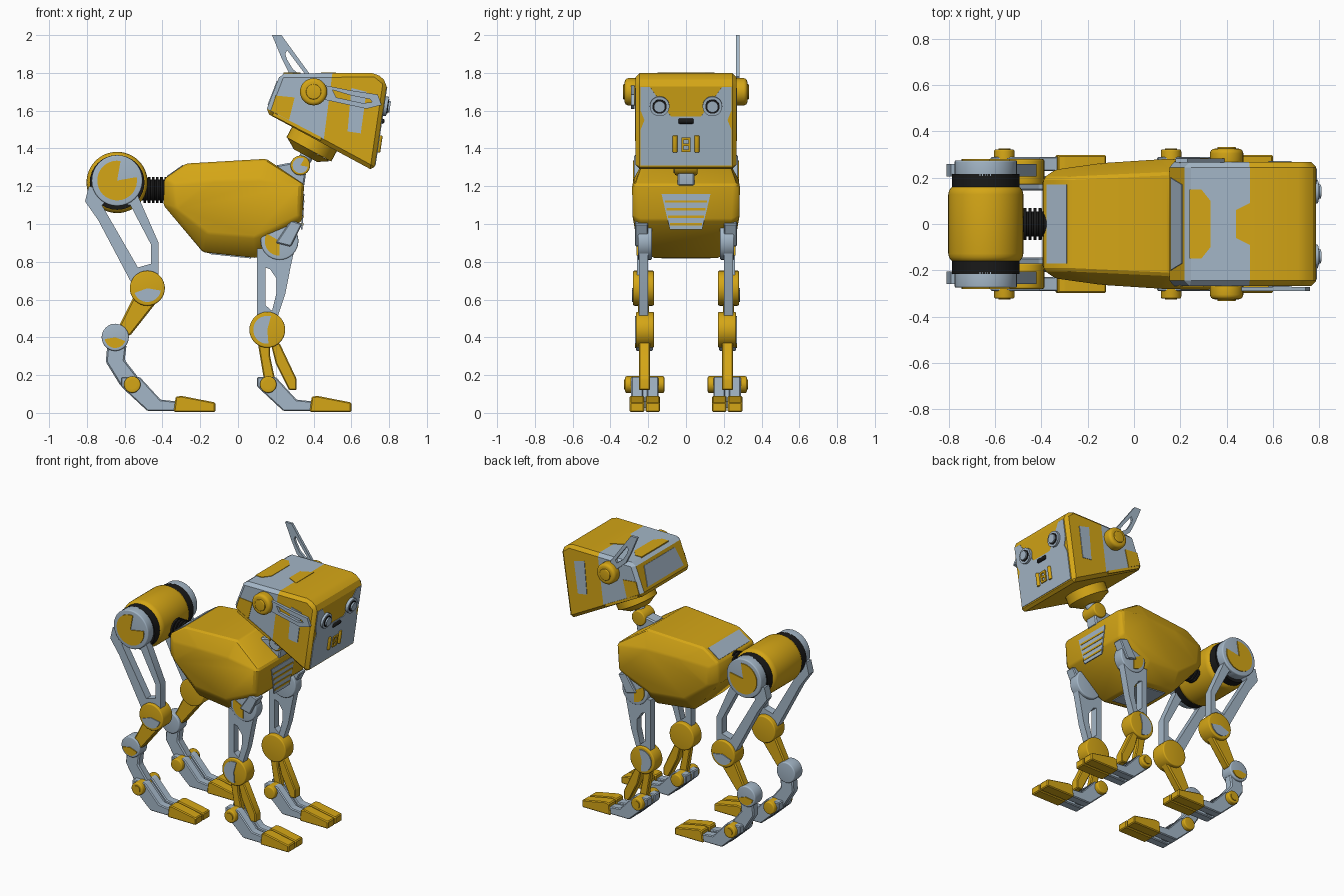
import bpy, bmesh, math
from mathutils import Vector, geometry

if "Cube" in bpy.data.objects:
    bpy.data.objects.remove(bpy.data.objects["Cube"])


def material(name, r, g, b):
    m = bpy.data.materials.new(name)
    m.use_nodes = True
    m.diffuse_color = (r, g, b, 1)
    m.node_tree.nodes["Principled BSDF"].inputs["Base Color"].default_value = (r, g, b, 1)
    return m


YELLOW = material("mustard yellow", .66, .38, .008)
GREY = material("blue grey", .37, .47, .57)
BLACK = material("rubber black", .01, .01, .01)
made = []


def finish(name, bm, *mats):
    mesh = bpy.data.meshes.new(name)
    bm.to_mesh(mesh)
    bm.free()
    for m in mats:
        mesh.materials.append(m)
    ob = bpy.data.objects.new(name, mesh)
    bpy.context.collection.objects.link(ob)
    made.append(ob)
    return ob


def bevel(bm, edges, size, segments=1):
    bmesh.ops.bevel(bm, geom=list(edges), offset=size, segments=segments, affect='EDGES', profile=.5)


def solid_mesh(ring_a, ring_b, size=0):
    bm = bmesh.new()
    a = [bm.verts.new(p) for p in ring_a]
    b = [bm.verts.new(p) for p in ring_b]
    bm.faces.new(a)
    bm.faces.new(b[::-1])
    for i in range(len(a)):
        bm.faces.new((a[i], a[i - 1], b[i - 1], b[i]))
    bmesh.ops.recalc_face_normals(bm, faces=bm.faces)
    if size:
        bevel(bm, bm.edges, size)
    return bm


def at(pts, y):
    return [(x, y, z) for x, z in pts]


def prism(name, pts, y0, y1, mat, size=0):
    return finish(name, solid_mesh(at(pts, y0), at(pts, y1), size), mat)


def frame(name, outer, inner, y0, y1, mat):
    # plate with a window; both outlines have equally many corners
    bm = bmesh.new()
    rings = [[bm.verts.new(p) for p in at(pts, y)]
             for pts, y in ((outer, y0), (outer, y1), (inner, y1), (inner, y0))]
    for k in range(4):
        a, b = rings[k - 1], rings[k]
        for i in range(len(a)):
            bm.faces.new((a[i], a[i - 1], b[i - 1], b[i]))
    bmesh.ops.recalc_face_normals(bm, faces=bm.faces)
    return finish(name, bm, mat)


def plate(name, pts, mat, half=.004):
    n = geometry.normal([Vector(p) for p in pts]) * half
    return finish(name, solid_mesh([Vector(p) - n for p in pts], [Vector(p) + n for p in pts]), mat)


def cyl(name, p0, p1, r, mat, r1=None, round_by=0, seg=32):
    p0, p1 = Vector(p0), Vector(p1)
    bm = bmesh.new()
    bmesh.ops.create_cone(bm, cap_ends=True, segments=seg, radius1=r,
                          radius2=r if r1 is None else r1, depth=(p1 - p0).length)
    if round_by:
        bevel(bm, [e for e in bm.edges if any(len(f.verts) > 4 for f in e.link_faces)], round_by, 4)
    bm.transform((p1 - p0).to_track_quat('Z', 'Y').to_matrix().to_4x4())
    bmesh.ops.translate(bm, verts=bm.verts, vec=(p0 + p1) / 2)
    return finish(name, bm, mat)


def joint(name, x, z, r, y0, y1, s, rim, inlay, start, sweep=290):
    # disc with an inlaid pie shape on its outer face
    cyl(name, (x, s * y0, z), (x, s * y1, z), r, rim, round_by=.008)
    angles = [math.radians(start + sweep * i / 24) for i in range(25)]
    pie = [(x, z)] + [(x + r * .78 * math.cos(a), z + r * .78 * math.sin(a)) for a in angles]
    prism(name + "_inlay", pie, s * (y1 - .003), s * (y1 + .006), inlay)


def both(pts):
    return pts + [(-y, z) for y, z in reversed(pts)]


# Torso: outer outline with a wider, smaller outline on each side
outline = [(-.275, .2, 1.32), (.15, .22, 1.345), (.35, .26, 1.21), (.34, .25, 1.02),
           (.1, .18, .82), (-.185, .17, .85), (-.395, .19, 1.1), (-.39, .2, 1.24)]
flank = [(-.125, .265, 1.23), (.12, .28, 1.235), (.33, .285, 1.21), (.32, .285, 1.04),
         (.09, .265, .93), (-.16, .25, .95), (-.33, .235, 1.08), (-.34, .235, 1.21)]
bm = bmesh.new()
rows = [[bm.verts.new((x, s * y, z)) for x, y, z in ring]
        for ring, s in ((flank, -1), (outline, -1), (outline, 1), (flank, 1))]
for a, b in zip(rows, rows[1:]):
    for i in range(len(a)):
        bm.faces.new((a[i], a[i - 1], b[i - 1], b[i]))
for row in (rows[0], rows[-1]):
    bm.faces.new(row[:7])
    bm.faces.new((row[6], row[7], row[0]))
bmesh.ops.recalc_face_normals(bm, faces=bm.faces)
bevel(bm, bm.edges, .01)
finish("torso", bm, YELLOW)


def chest(y, z):
    return (.34 + (z - 1.02) / 19, y, z)


plate("chest_vent", [chest(y, z) for y, z in both([(.13, 1.16), (.085, .97)])], GREY)
for i in range(4):
    z = 1.125 - i * .04
    w = .112 - i * .009
    plate("chest_slat", [chest(y, h) for y, h in both([(w, z), (w, z - .012)])], YELLOW, .007)
plate("belly_panel", [(x, y, .821 - x * .105 + .01) for x, y in both([])] or
      [(-.15, -.13, .845), (.07, -.13, .822), (.07, .13, .822), (-.15, .13, .845)], GREY, .0045)
plate("rump_panel", [(x, y, 1.24 + (x + .39) * .7) for x, y in
                     ((-.375, -.17), (-.29, -.17), (-.29, .17), (-.375, .17))], GREY)

# Head: wedge whose rear part is grey
head = [(.225, 1.797), (.73, 1.8), (.79, 1.75), (.72, 1.28), (.145, 1.59)]
bm = solid_mesh(at(head, -.267), at(head, .267), .022)
bmesh.ops.bisect_plane(bm, geom=bm.verts[:] + bm.edges[:] + bm.faces[:],
                       plane_co=(.5, 0, 1.8), plane_no=(1, 0, -.13))
for f in bm.faces:
    c = f.calc_center_median()
    behind = c.x - .5 - .13 * (c.z - 1.8) < 0
    f.material_index = int(behind and f.normal.z > -.2 and f.normal.x > -.75)
finish("head", bm, YELLOW, GREY)
plate("crown_tongue", [(x, y, 1.798) for x, y in ((.52, -.1), (.52, .1), (.44, .06), (.44, -.06))], YELLOW)
plate("crown_patch", [(x, y, 1.797) for x, y in ((.24, -.15), (.29, -.15), (.33, -.1), (.33, .1),
                                                 (.29, .15), (.24, .15))], YELLOW)
plate("head_back_panel", [(.145 + (z - 1.59) * .386, y, z) for y, z in both([(.2, 1.63), (.17, 1.755)])], GREY)


def face(y, z, out=0):
    return (.72 + (z - 1.28) * .149 + out, y, z - out * .149)


plate("face_mask", [face(y, z) for y, z in both([(.24, 1.31), (.24, 1.5), (.22, 1.55), (.24, 1.6),
                                                 (.24, 1.725), (.19, 1.725), (.08, 1.57)])], GREY)
cyl_spec = ((.052, 0, .02, GREY), (.038, .02, .024, BLACK), (.03, .02, .034, GREY))
for s in (-1, 1):
    for r, a, b, m in cyl_spec:
        cyl("eye", face(s * .14, 1.625, a), face(s * .14, 1.625, b), r, m)
    # mouth bars and cheek details
    cyl("mouth_bar", face(s * .058, 1.38, .005), face(s * .058, 1.47, .005), .013, YELLOW, round_by=.005)
    y = s * .267
    plate("cheek_vent", [(x, y, z) for x, z in ((.6, 1.72), (.68, 1.7), (.65, 1.48), (.58, 1.49))], GREY)
    plate("temple_panel", [(x, y, z) for x, z in ((.175, 1.6), (.2, 1.68), (.3, 1.67), (.27, 1.55))], YELLOW)
    plate("temple_stripe", [(x, y, z) for x, z in ((.19, 1.59), (.44, 1.46), (.44, 1.44), (.18, 1.575))], YELLOW)
    cyl("ear_hub", (.4, s * .25, 1.7), (.4, s * .325, 1.7), .072, YELLOW, round_by=.02)
    cyl("ear_hub_cap", (.4, s * .32, 1.7), (.4, s * .333, 1.7), .04, YELLOW, round_by=.005)
for k in range(3):
    h = 1.46 - k * .032
    plate("mouth_center", [face(y, z, .012) for y, z in both([(.025, h), (.025, h - .012)])], YELLOW)
for s in (-1, 1):
    plate("mouth_center_side", [face(s * y, z, .012) for y, z in
                                ((.012, 1.46), (.025, 1.46), (.025, 1.385), (.012, 1.385))], YELLOW)
cyl("nose", face(-.04, 1.545, .003), face(.04, 1.545, .003), .014, BLACK, round_by=.006)

# Ears: one raised, one folded forward
frame("raised_ear", [(.18, 2), (.23, 2), (.39, 1.78), (.36, 1.72), (.27, 1.8), (.23, 1.88)],
      [(.25, 1.9), (.26, 1.92), (.35, 1.8), (.34, 1.78), (.29, 1.82), (.26, 1.87)], .265, .283, GREY)
frame("folded_ear", [(.43, 1.74), (.58, 1.71), (.74, 1.685), (.76, 1.63), (.68, 1.61), (.45, 1.66)],
      [(.5, 1.71), (.6, 1.68), (.7, 1.66), (.71, 1.645), (.66, 1.64), (.52, 1.67)], -.29, -.272, GREY)

# Neck
cyl("neck_collar", (.41, 0, 1.46), (.375, 0, 1.395), .135, YELLOW)
cyl("neck_dome", (.375, 0, 1.395), (.357, 0, 1.362), .13, YELLOW, r1=.07)
cyl("neck_rod", (.4, 0, 1.42), (.31, 0, 1.27), .035, GREY)
joint("neck_joint", .33, 1.31, .052, -.06, .06, -1, YELLOW, GREY, 60)
prism("neck_bracket", [(.2, 1.31), (.33, 1.335), (.36, 1.27), (.35, 1.2), (.28, 1.2)], -.045, .045, GREY, .008)

# Hip barrel and ribbed coupling
cyl("hip_barrel", (-.64, -.168, 1.22), (-.64, .168, 1.22), .162, YELLOW, round_by=.04, seg=48)
cyl("coupling", (-.52, 0, 1.18), (-.36, 0, 1.18), .055, BLACK)
for i in range(6):
    x = -.5 + i * .022
    cyl("coupling_rib", (x, 0, 1.18), (x + .014, 0, 1.18), .07, BLACK, round_by=.004)


def foot(end, dx, s):
    def shift(pts):
        return [(x + dx, z) for x, z in pts]
    cyl(end + "_ankle", (dx + .16, s * .115, .15), (dx + .16, s * .322, .15), .044, YELLOW, round_by=.008)
    cyl(end + "_ankle_pin", (dx + .16, s * .32, .15), (dx + .16, s * .327, .15), .026, YELLOW)
    for y in (.145, .228):
        prism(end + "_foot", shift([(.1, .19), (.1, .14), (.24, .01), (.4, .01), (.4, .06), (.31, .07), (.2, .19)]),
              s * y, s * (y + .062), GREY, .006)
        prism(end + "_toe", shift([(.38, .005), (.6, .005), (.6, .055), (.42, .09), (.39, .085)]),
              s * (y - .007), s * (y + .07), YELLOW, .006)
    prism(end + "_foot_bridge", shift([(.12, .17), (.12, .14), (.25, .025), (.3, .025), (.3, .06), (.2, .17)]),
          s * .2, s * .235, GREY)


for s, side in ((-1, "near_"), (1, "far_")):
    # Rear leg
    rear = side + "rear"
    cyl(rear + "_hip_seal", (-.64, s * .15, 1.22), (-.64, s * .215, 1.22), .145, BLACK)
    joint(rear + "_hip", -.64, 1.23, .135, .2, .275, s, GREY, YELLOW, 80)
    frame(rear + "_thigh", [(-.79, 1.2), (-.81, 1.12), (-.74, 1.02), (-.56, .68), (-.42, .73), (-.42, .9), (-.53, 1.15)],
          [(-.7, 1.12), (-.72, 1.1), (-.68, 1.03), (-.53, .77), (-.46, .79), (-.46, .89), (-.57, 1.1)],
          s * .205, s * .26, GREY)
    joint(rear + "_knee", -.48, .66, .093, .17, .28, s, YELLOW, GREY, 200, 150)
    prism(rear + "_shin", [(-.55, .62), (-.42, .6), (-.57, .41), (-.64, .4), (-.63, .46)], s * .195, s * .255, YELLOW, .008)
    joint(rear + "_hock", -.65, .4, .072, .175, .265, s, GREY, YELLOW, 190, 150)
    prism(rear + "_shank", [(-.69, .38), (-.7, .27), (-.62, .14), (-.53, .14), (-.53, .19), (-.6, .28), (-.59, .36)],
          s * .19, s * .25, GREY, .008)
    foot(rear, -.72, s)
    # Front leg
    fore = side + "front"
    joint(fore + "_hip", .22, .91, .1, .18, .255, s, GREY, YELLOW, 150, 120)
    prism(fore + "_hip_bracket", [(.2, .9), (.28, .88), (.34, 1), (.28, 1.02)], s * .2, s * .27, GREY, .006)
    frame(fore + "_thigh", [(.1, .87), (.1, .5), (.2, .48), (.25, .63), (.28, .78), (.3, .87)],
          [(.145, .77), (.145, .57), (.18, .54), (.205, .64), (.205, .71), (.17, .76)], s * .2, s * .25, GREY)
    joint(fore + "_knee", .155, .44, .095, .17, .265, s, YELLOW, GREY, 75, 200)
    prism(fore + "_shin", [(.1, .4), (.17, .37), (.17, .3), (.2, .16), (.14, .16)], s * .2, s * .24, YELLOW, .006)
    prism(fore + "_calf", [(.17, .38), (.22, .37), (.31, .18), (.31, .12), (.27, .12), (.2, .26)], s * .19, s * .25, YELLOW, .006)
    foot(fore, 0, s)

# Smooth the round parts, keep the edges crisp
bpy.ops.object.select_all(action='DESELECT')
for ob in made:
    ob.select_set(True)
bpy.context.view_layer.objects.active = made[0]
bpy.ops.object.shade_smooth_by_angle(angle=math.radians(28))
